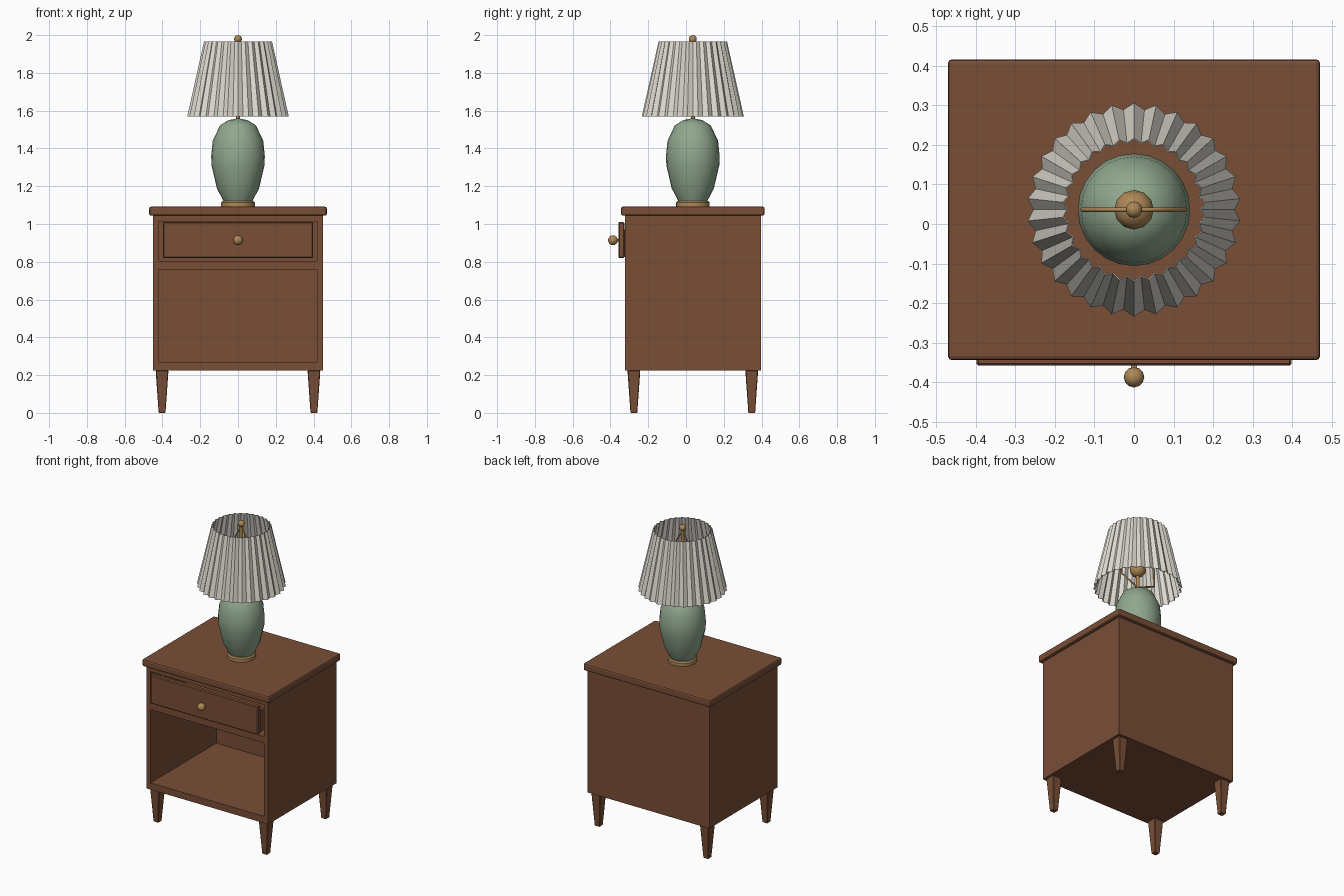
import bpy, bmesh, math
from mathutils import Vector

if "Cube" in bpy.data.objects:
    bpy.data.objects.remove(bpy.data.objects["Cube"])

CY = 0.036  # depth centre of cabinet and lamp


def mat(name, rgb):
    m = bpy.data.materials.new(name)
    m.diffuse_color = (*rgb, 1)
    m.use_nodes = True
    m.node_tree.nodes["Principled BSDF"].inputs["Base Color"].default_value = m.diffuse_color
    return m


WOOD = mat("walnut_wood", (0.19, 0.077, 0.037))
GREEN = mat("green_ceramic", (0.28, 0.39, 0.27))
BRASS = mat("brass", (0.42, 0.245, 0.095))
CLOTH = mat("cream_cloth", (0.73, 0.70, 0.63))


def make(name, bm, m, smooth=False):
    bmesh.ops.recalc_face_normals(bm, faces=bm.faces)
    me = bpy.data.meshes.new(name)
    bm.to_mesh(me)
    bm.free()
    me.materials.append(m)
    for p in me.polygons:
        p.use_smooth = smooth
    ob = bpy.data.objects.new(name, me)
    bpy.context.collection.objects.link(ob)
    if smooth:
        bpy.ops.object.select_all(action='DESELECT')
        ob.select_set(True)
        bpy.context.view_layer.objects.active = ob
        bpy.ops.object.shade_smooth_by_angle(angle=math.radians(40))
    return ob


def box(name, x, y, z, m=WOOD, bevel=0, segs=1):
    """Box from (min, max) ranges on each axis."""
    bm = bmesh.new()
    bmesh.ops.create_cube(bm, size=1)
    for v in bm.verts:
        v.co = Vector([(r[0] + r[1]) / 2 + c * (r[1] - r[0]) for c, r in zip(v.co, (x, y, z))])
    if bevel:
        bmesh.ops.bevel(bm, geom=bm.edges[:], offset=bevel, segments=segs,
                        profile=0.5, affect='EDGES')
    return make(name, bm, m)


def lathe(name, profile, m, sides):
    """Spin (radius, z) points about the lamp axis."""
    bm = bmesh.new()
    rings = []
    for r, z in profile:
        if r == 0:
            rings.append([bm.verts.new((0, CY, z))] * sides)
        else:
            rings.append([bm.verts.new((r * math.cos(a), CY + r * math.sin(a), z))
                          for a in (2 * math.pi * i / sides for i in range(sides))])
    for lo, hi in zip(rings, rings[1:]):
        for i in range(sides):
            j = (i + 1) % sides
            bm.faces.new(list(dict.fromkeys((lo[i], lo[j], hi[j], hi[i]))))
    return make(name, bm, m, True)


def ball(name, pos, r, m=BRASS):
    bm = bmesh.new()
    bmesh.ops.create_uvsphere(bm, u_segments=12, v_segments=8, radius=r)
    bmesh.ops.translate(bm, vec=pos, verts=bm.verts)
    return make(name, bm, m, True)


# cabinet carcass
F, B = CY - 0.36, CY + 0.36
box("cabinet_top", (-0.47, 0.47), (CY - 0.38, CY + 0.38), (1.044, 1.092), bevel=0.01, segs=2)
for side, s in (("left", -1), ("right", 1)):
    box(side + "_side_panel", sorted((s * 0.42, s * 0.45)), (F, B), (0.225, 1.044))
box("back_panel", (-0.42, 0.42), (B - 0.025, B), (0.225, 1.044))
for name, z in (("bottom_panel", (0.225, 0.27)), ("middle_shelf", (0.76, 0.803)),
                ("upper_rail", (1.014, 1.044))):
    box(name, (-0.42, 0.42), (F, B - 0.025), z)

# drawer with front panel, tray and knob
box("drawer_front", (-0.398, 0.398), (-0.358, -0.326), (0.82, 1.01), bevel=0.005)
for side, s in (("left", -1), ("right", 1)):
    box("drawer_" + side, sorted((s * 0.37, s * 0.39)), (-0.326, 0.3), (0.825, 0.97))
box("drawer_back", (-0.37, 0.37), (0.28, 0.3), (0.825, 0.97))
box("drawer_floor", (-0.37, 0.37), (-0.326, 0.28), (0.825, 0.84))
ball("drawer_knob", (0, -0.387, 0.914), 0.026)
box("knob_stem", (-0.007, 0.007), (-0.37, -0.35), (0.907, 0.921), BRASS)

# tapered legs
for yn, sy in (("front", -1), ("back", 1)):
    for xn, sx in (("left", -1), ("right", 1)):
        leg = box(f"{yn}_{xn}_leg", (-0.034, 0.034), (-0.034, 0.034), (0, 0.226), bevel=0.004)
        for v in leg.data.vertices:
            k = 0.53 + 0.47 * v.co.z / 0.226
            v.co.x *= k
            v.co.y *= k
        leg.location = (sx * 0.402, CY + sy * 0.312, 0)

# lamp base and ceramic body
lathe("lamp_foot", [(0, 1.091), (0.089, 1.091), (0.089, 1.113), (0.082, 1.121), (0, 1.121)], BRASS, 24)
lathe("lamp_body", [(0, 1.118), (0.075, 1.118), (0.112, 1.19), (0.14, 1.31), (0.142, 1.36),
                    (0.134, 1.44), (0.095, 1.522), (0.05, 1.55), (0, 1.56)], GREEN, 24)
lathe("lamp_stem", [(0, 1.54), (0.011, 1.54), (0.011, 1.97), (0, 1.97)], BRASS, 10)
ball("lamp_bulb", (0, CY, 1.70), 0.05)
ball("finial", (0, CY, 1.979), 0.021)

# wire harp holding the shade
cu = bpy.data.curves.new("harp", 'CURVE')
cu.dimensions = '3D'
cu.bevel_depth = 0.006
cu.bevel_resolution = 1
half = [(0.13, 1.63), (0.13, 1.74)]
pts = [(0, 1.575)] + half + [(0, 1.96)] + [(-x, z) for x, z in reversed(half)]
sp = cu.splines.new('POLY')
sp.points.add(len(pts) - 1)
for p, (x, z) in zip(sp.points, pts):
    p.co = (x, CY, z, 1)
sp.use_cyclic_u = True
cu.materials.append(BRASS)
bpy.context.collection.objects.link(bpy.data.objects.new("harp", cu))

# pleated shade: alternating ridge and valley
N = 60
bm = bmesh.new()
rows = []
for r, depth, z in ((0.27, 0.016, 1.57), (0.181, 0.011, 1.967)):
    rows.append([bm.verts.new(((r - depth * (i % 2)) * math.sin(2 * math.pi * i / N),
                               CY - (r - depth * (i % 2)) * math.cos(2 * math.pi * i / N), z))
                 for i in range(N)])
for i in range(N):
    j = (i + 1) % N
    bm.faces.new((rows[0][i], rows[0][j], rows[1][j], rows[1][i]))
shade = make("pleated_shade", bm, CLOTH)
mod = shade.modifiers.new("thickness", 'SOLIDIFY')
mod.thickness = 0.003
